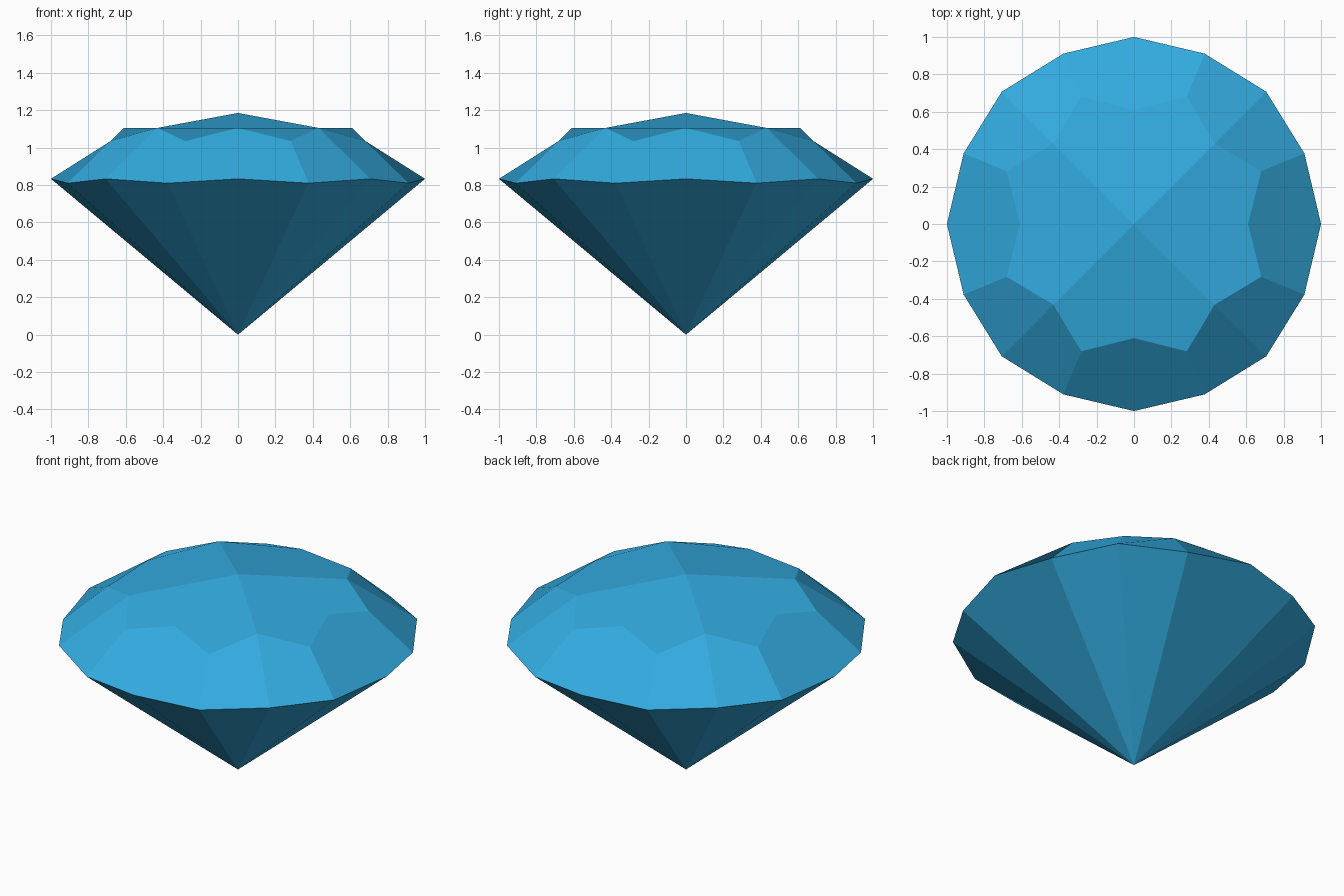
import bpy
import bmesh
from math import sin, cos, tau

cube = bpy.data.objects.get("Cube")
if cube:
    bpy.data.objects.remove(cube, do_unlink=True)

# Single gem colour
blue = bpy.data.materials.new("gem_blue")
blue.use_nodes = True
colour = (0.033, 0.41, 0.75, 1.0)
blue.diffuse_color = colour
blue.node_tree.nodes["Principled BSDF"].inputs["Base Color"].default_value = colour

SIDES = 16
bm = bmesh.new()


def ring(even, odd):
    """Sixteen points alternating between two (radius, height) pairs."""
    points = []
    for i in range(SIDES):
        r, z = odd if i % 2 else even
        a = tau * i / SIDES
        points.append(bm.verts.new((r * cos(a), r * sin(a), z)))
    return points


girdle = ring((1.0, 0.833), (0.986, 0.81))
table = ring((0.61, 1.105), (0.737, 1.035))
peak = bm.verts.new((0, 0, 1.185))
tip = bm.verts.new((0, 0, 0))


def pick(points, *ids):
    return [points[i % SIDES] for i in ids]


# Each quarter is centred on an axis and bounded by two diagonals
for c in range(0, SIDES, 4):
    # Table facet with its two star points
    bm.faces.new(pick(table, c - 1, c, c + 1, c + 2) + [peak] + pick(table, c - 2))
    # Wide middle facets of the crown and pavilion
    bm.faces.new(pick(girdle, c - 1, c, c + 1) + pick(table, c + 1, c, c - 1))
    bm.faces.new([tip] + pick(girdle, c + 1, c, c - 1))
    # Narrow facets beside the diagonals
    for a in (c - 2, c + 1):
        bm.faces.new(pick(girdle, a, a + 1) + pick(table, a + 1, a))
        bm.faces.new([tip] + pick(girdle, a + 1, a))

bm.normal_update()
mesh = bpy.data.meshes.new("gem")
bm.to_mesh(mesh)
bm.free()
mesh.materials.append(blue)
gem = bpy.data.objects.new("gem", mesh)
bpy.context.collection.objects.link(gem)
